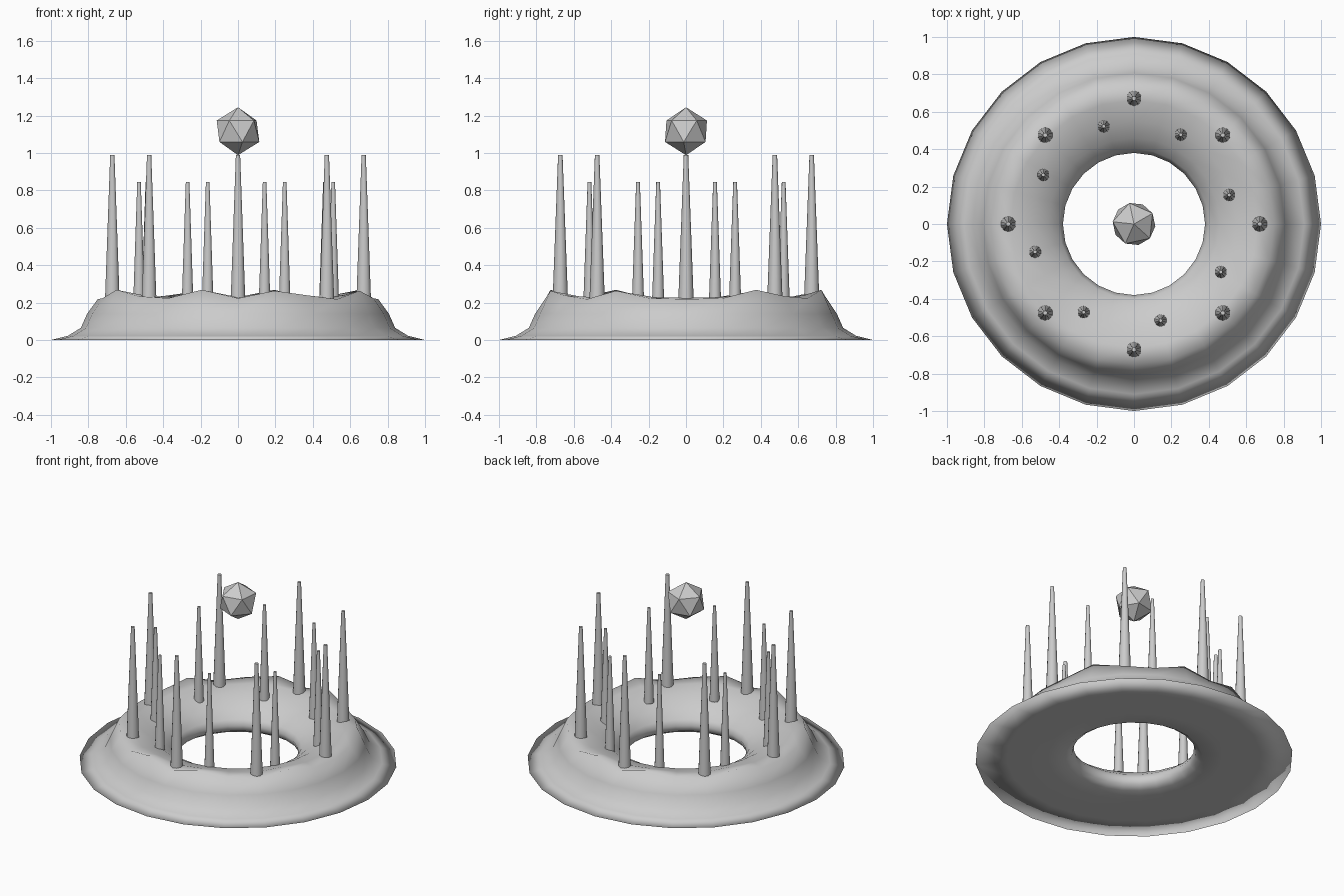
import bpy, math

if "Cube" in bpy.data.objects:
    bpy.data.objects.remove(bpy.data.objects["Cube"])

grey = bpy.data.materials.new("stone_grey")
grey.diffuse_color = (0.6, 0.6, 0.6, 1)
grey.use_nodes = True
grey.node_tree.nodes["Principled BSDF"].inputs["Base Color"].default_value = grey.diffuse_color


def finish(ob, name, angle=50):
    ob.name = name
    ob.data.materials.append(grey)
    if angle:
        bpy.ops.object.select_all(action='DESELECT')
        ob.select_set(True)
        bpy.context.view_layer.objects.active = ob
        bpy.ops.object.shade_smooth_by_angle(angle=math.radians(angle))


# Crater ring: closed lathed body with 24 sides, flat underside and uneven crest
SIDES = 24
profile = [(1.0, 0.0), (0.91, 0.022), (0.84, 0.065), (0.807, 0.14), (0.75, 0.228),
           (0.66, 0.23), (0.55, 0.205), (0.46, 0.155), (0.40, 0.105), (0.38, 0.07),
           (0.392, 0.03), (0.43, 0.005), (0.55, 0.0), (0.80, 0.0)]
CREST = 4
# crest height offsets over half a turn, repeated for the other half
offsets = [-0.01, -0.005, 0.04, 0.005, -0.005, 0.04, -0.005, 0.035, 0.01, -0.01, 0.035, -0.005]
rows = len(profile)
verts, faces = [], []
for j, (r, z) in enumerate(profile):
    weight = {CREST: 1.0, CREST + 1: 0.3}.get(j, 0.0)
    for i in range(SIDES):
        a = math.tau * i / SIDES
        verts.append((r * math.cos(a), r * math.sin(a), z + weight * offsets[i % 12]))
for j in range(rows):
    n = (j + 1) % rows
    for i in range(SIDES):
        k = (i + 1) % SIDES
        faces.append((j * SIDES + i, j * SIDES + k, n * SIDES + k, n * SIDES + i))
mesh = bpy.data.meshes.new("crater_ring")
mesh.from_pydata(verts, [], faces)
ring = bpy.data.objects.new("crater_ring", mesh)
bpy.context.collection.objects.link(ring)
finish(ring, "crater_ring", 180)


# Two circles of tapered spikes
def spikes(name, radius, start, r1, r2, z0, z1, cx=0.0, cy=0.0):
    for i in range(8):
        a = start + math.tau * i / 8
        bpy.ops.mesh.primitive_cone_add(
            vertices=10, radius1=r1, radius2=r2, depth=z1 - z0,
            location=(cx + radius * math.cos(a), cy + radius * math.sin(a), (z0 + z1) / 2))
        finish(bpy.context.object, f"{name}_{i + 1}")


spikes("outer_spike", 0.672, 0.0, 0.041, 0.012, 0.215, 0.99)
spikes("inner_spike", 0.541, 0.285, 0.033, 0.010, 0.19, 0.845, -0.01, 0.003)

# Floating faceted crystal
bpy.ops.mesh.primitive_ico_sphere_add(subdivisions=1, radius=0.128, location=(0, 0, 1.116),
                                      rotation=(0, 0, math.radians(30)))
finish(bpy.context.object, "floating_crystal", 0)
